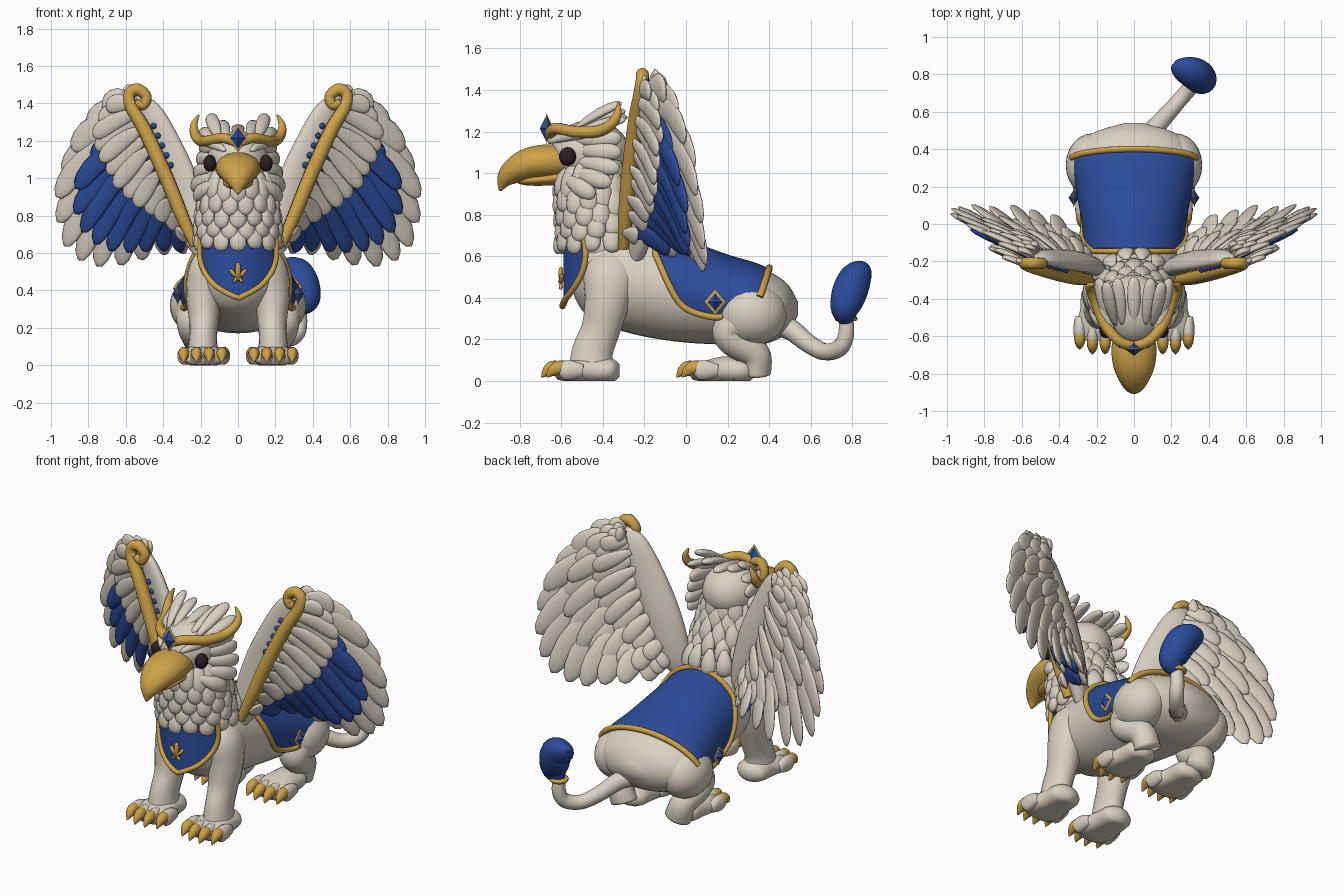
import bpy, bmesh, math
from mathutils import Vector, Matrix

if "Cube" in bpy.data.objects:
    bpy.data.objects.remove(bpy.data.objects["Cube"], do_unlink=True)


def material(name, rgb):
    mat = bpy.data.materials.new(name)
    mat.use_nodes = True
    mat.diffuse_color = (*rgb, 1)
    mat.node_tree.nodes["Principled BSDF"].inputs["Base Color"].default_value = (*rgb, 1)
    return mat


IVORY = material("ivory", (.71, .64, .55))
BLUE = material("royal blue", (.025, .072, .33))
GOLD = material("gold", (.61, .36, .065))
DARK = material("dark eye", (.025, .014, .018))
X, Y, Z = Vector((1, 0, 0)), Vector((0, 1, 0)), Vector((0, 0, 1))


# ---------- helpers ----------
def at(rows, u):
    """Smooth interpolation of a list of tuples at index u."""
    last = len(rows) - 1
    i = min(int(u), last - 1)
    f = u - i
    a, b, c, d = (rows[max(0, min(last, i + k))] for k in (-1, 0, 1, 2))
    return [q + f / 2 * (r - p + f * (2 * p - 5 * q + 4 * r - s + f * (3 * (q - r) + s - p)))
            for p, q, r, s in zip(a, b, c, d)]


def smooth(rows, n=5):
    count = (len(rows) - 1) * n
    return [at(rows, i / n) for i in range(count + 1)]


def grid(bm, rings, closed=True):
    """Skin rows of points; closed rows get end caps."""
    vs = [[bm.verts.new(p) for p in ring] for ring in rings]
    n = len(vs[0])
    for a, b in zip(vs, vs[1:]):
        for j in range(n if closed else n - 1):
            k = (j + 1) % n
            bm.faces.new((a[j], a[k], b[k], b[j]))
    if closed:
        bm.faces.new(vs[0])
        bm.faces.new(vs[-1])


def loft(bm, rows, hint=X, seg=18, floor=-1):
    """Elliptical tube through rows of x, y, z, radius along hint, other radius."""
    rows = smooth(rows)
    pts = [Vector(r[:3]) for r in rows]
    rings = []
    for i, r in enumerate(rows):
        t = (pts[min(i + 1, len(pts) - 1)] - pts[max(i - 1, 0)]).normalized()
        side = (hint - t * hint.dot(t)).normalized()
        up = t.cross(side)
        ring = []
        for k in range(seg):
            a = math.tau * k / seg
            p = pts[i] + side * math.cos(a) * max(r[3], .002) + up * math.sin(a) * max(r[4], .002)
            p.z = max(p.z, floor)
            ring.append(p)
        rings.append(ring)
    grid(bm, rings)


def feather(bm, root, tip, normal, w, t, bow=0, bend=0):
    """Flat rounded blade; bow arches it along the normal, bend sideways."""
    root, tip = Vector(root), Vector(tip)
    d = tip - root
    side = d.cross(Vector(normal)).normalized()
    n = side.cross(d).normalized()
    rings = []
    for s, p in ((0, .3), (.1, .5), (.3, .8), (.55, 1), (.77, .98), (.9, .8), (.97, .5), (1, .05)):
        c = root + d * s + (n * bow + side * bend) * math.sin(math.pi * s)
        rings.append([c + side * w * p * math.cos(k * math.tau / 10) + n * t * p * math.sin(k * math.tau / 10)
                      for k in range(10)])
    grid(bm, rings)


def ball(bm, c, r, u=24, v=16):
    bmesh.ops.create_uvsphere(bm, u_segments=u, v_segments=v, radius=1,
                              matrix=Matrix.Translation(c) @ Matrix.Diagonal((*r, 1)))


def finish(name, bm, mat, mirror=False, soft=True, thick=0):
    bmesh.ops.recalc_face_normals(bm, faces=bm.faces)
    for f in bm.faces:
        f.smooth = soft
    me = bpy.data.meshes.new(name)
    bm.to_mesh(me)
    bm.free()
    place(name, me, mat, mirror, thick)


def place(name, data, mat, mirror, thick=0):
    data.materials.append(mat)
    ob = bpy.data.objects.new(name, data)
    bpy.context.collection.objects.link(ob)
    if thick:
        ob.modifiers.new("thickness", 'SOLIDIFY').thickness = thick
    if mirror:
        ob.modifiers.new("mirror", 'MIRROR').use_mirror_merge = False


def tube(name, pts, mat=GOLD, mirror=False, cyclic=False):
    """Round cord through points of x, y, z, radius."""
    cu = bpy.data.curves.new(name, 'CURVE')
    cu.dimensions, cu.bevel_depth, cu.bevel_resolution, cu.use_fill_caps = '3D', 1, 3, True
    sp = cu.splines.new('POLY')
    sp.points.add(len(pts) - 1)
    for p, (x, y, z, r) in zip(sp.points, pts):
        p.co, p.radius = (x, y, z, 1), r
    sp.use_cyclic_u, sp.use_smooth = cyclic, True
    place(name, cu, mat, mirror)


# ---------- body and back cloth ----------
BODY = [(-.55, .52, .03, .03), (-.53, .52, .12, .13), (-.46, .5, .2, .2), (-.34, .49, .24, .24),
        (-.18, .46, .25, .25), (0, .425, .265, .24), (.2, .385, .3, .21), (.36, .36, .32, .185),
        (.48, .35, .23, .125), (.54, .35, .05, .03)]


def skin(u, a, off=0):
    y, z, rx, rz = at(BODY, u)
    return ((rx + off) * math.sin(a), y, z + (rz + off) * math.cos(a))


def cloth(u, a, s, off):
    """Point on the cloth; s runs -1 to 1 across, the rear hem arches backwards."""
    return skin(u - .11 * s * s * (u - 4.2), a * s, off)


bm = bmesh.new()
grid(bm, [[skin(i / 6, k * math.tau / 40) for k in range(40)] for i in range(55)])
finish("body", bm, IVORY)

DROP = [(4.2, 55), (4.6, 85), (5, 105), (5.6, 112), (6.1, 110), (6.7, 95), (7.3, 78)]
drop = [(u, math.radians(a)) for u, a in smooth(DROP, 4)]
bm = bmesh.new()
grid(bm, [[cloth(u, a, k / 20, .014) for k in range(-20, 21)] for u, a in drop], closed=False)
finish("back_cloth", bm, BLUE)
front_drop = [d for d in drop if d[0] < 6.2]
front = [cloth(u, a, 1, .018) for u, a in reversed(front_drop)]
front += [cloth(*drop[0], -k / 12, .018) for k in range(-11, 12)]
front += [cloth(u, a, -1, .018) for u, a in front_drop]
tube("cloth_front_trim", [(*p, .016) for p in front])
tube("cloth_rear_trim", [(*cloth(*drop[-1], k / 16, .018), .017) for k in range(-16, 17)])


def gem(name, c, gold_r, blue_r, mirror):
    for part, mat, r in (("frame", GOLD, gold_r), ("stone", BLUE, blue_r)):
        b = bmesh.new()
        ball(b, c, r, 4, 2)
        finish(name + "_" + part, b, mat, mirror, soft=False)


gem("cloth_gem", (.322, .14, .38), (.013, .053, .063), (.028, .042, .05), True)

# ---------- legs and feet ----------
bm = bmesh.new()
loft(bm, [(.12, -.34, .62, .05, .06), (.16, -.36, .52, .1, .13), (.183, -.38, .38, .095, .11),
          (.183, -.41, .25, .08, .095), (.187, -.45, .14, .075, .1), (.19, -.46, .03, .09, .11)])
finish("front_legs", bm, IVORY, True)
bm = bmesh.new()
ball(bm, (.222, .315, .32), (.143, .17, .15))
loft(bm, [(.2, .41, .36, .06, .06), (.23, .32, .31, .11, .13), (.24, .21, .25, .09, .085),
          (.235, .23, .19, .085, .075), (.215, .33, .13, .075, .075), (.185, .34, .04, .08, .07)])
finish("rear_legs", bm, IVORY, True)

for name, fx, fy in (("front", .188, -.46), ("rear", .178, .19)):
    bm, claws = bmesh.new(), bmesh.new()
    loft(bm, [(fx, fy + .14, .05, .03, .03), (fx, fy + .1, .05, .09, .06), (fx, fy, .05, .1, .07),
              (fx, fy - .1, .045, .13, .052), (fx, fy - .16, .04, .105, .035)], floor=0)
    for dx, back in ((-.102, .025), (-.034, 0), (.034, 0), (.102, .025)):
        x, y = fx + dx, fy + back
        loft(bm, [(x, y - .06, .05, .025, .03), (x, y - .11, .052, .033, .046),
                  (x, y - .16, .05, .032, .044), (x, y - .185, .045, .01, .01)], floor=0)
        loft(claws, [(x, y - .14, .063, .026, .03), (x, y - .18, .063, .03, .034),
                     (x, y - .21, .045, .022, .025), (x, y - .235, .018, .003, .003)], seg=12)
    finish(name + "_feet", bm, IVORY, True)
    finish(name + "_claws", claws, GOLD, True)

# ---------- tail ----------
TAIL = [(.03, .42, .27, .06), (.1, .5, .25, .052), (.18, .59, .18, .045), (.25, .67, .14, .042),
        (.31, .74, .16, .042), (.33, .77, .22, .04), (.33, .77, .31, .036)]
tube("tail", smooth(TAIL), IVORY)
bm = bmesh.new()
loft(bm, [(.33, .77, .29, .035, .035), (.36, .765, .345, .075, .07), (.35, .785, .42, .088, .085),
          (.315, .81, .485, .09, .08), (.26, .83, .515, .075, .06), (.215, .845, .53, .035, .03),
          (.205, .85, .53, .003, .003)])
finish("tail_tuft", bm, BLUE)
tube("tail_ring", [(.33 + .042 * math.cos(k * math.tau / 20), .77 + .042 * math.sin(k * math.tau / 20), .3, .013)
                   for k in range(20)], cyclic=True)

# ---------- neck, head and beak ----------
bm = bmesh.new()
loft(bm, [(0, -.34, .52, .17, .18), (0, -.37, .65, .19, .2), (0, -.43, .8, .18, .16),
          (0, -.46, .97, .15, .14), (0, -.46, 1.1, .13, .13)])
ball(bm, (0, -.46, 1.1), (.165, .19, .155))
finish("neck_and_head", bm, IVORY)

RUFF = [(1.06, .87, -.46, .135, .19, .165), (.98, .8, -.45, .155, .21, .175), (.9, .73, -.43, .17, .22, .19),
        (.82, .67, -.41, .18, .225, .205), (.76, .61, -.38, .185, .225, .24)]
bm = bmesh.new()
for row, (top, low, cy, r0, r1, deep) in enumerate(RUFF):
    for k in range(15):
        a = (k + row % 2 / 2) * math.tau / 15
        out = Vector((math.sin(a), -math.cos(a) * deep / r1, 0))
        c = Vector((0, cy, .08 * max(0, -math.cos(a)) + .012 * (k % 2)))
        feather(bm, c + out * r0 + Z * top, c + out * r1 + Z * low, out, .046, .024, .012)
finish("neck_feathers", bm, IVORY)

bm = bmesh.new()
for z, y, tx, ty, tz in ((1.16, -.54, .19, -.31, 1.17), (1.11, -.53, .21, -.31, 1.1), (1.06, -.53, .23, -.32, 1.02),
                         (1.01, -.55, .245, -.36, .95), (.98, -.58, .23, -.44, .89)):
    feather(bm, (.12, y, z), (tx, ty, tz), (1, -.3, 0), .042, .025, .02)
for x, z, tx, ty, tz in ((0, 1.23, 0, -.28, 1.27), (.06, 1.22, .09, -.29, 1.3), (.1, 1.21, .15, -.31, 1.34),
                         (.13, 1.19, .19, -.29, 1.26)):
    feather(bm, (x, -.54, z), (tx, ty, tz), Z + X * x * 4, .036, .022, .01)
feather(bm, (.07, -.66, 1.15), (.19, -.38, 1.21), (1, -.3, .8), .035, .028, .02)
finish("cheek_brow_and_crest_feathers", bm, IVORY, True)

bm = bmesh.new()
loft(bm, [(0, -.57, 1.055, .1, .075), (0, -.66, 1.055, .12, .085), (0, -.75, 1.045, .113, .08),
          (0, -.82, 1.015, .088, .066), (0, -.87, .972, .052, .043), (0, -.895, .915, .006, .006)])
loft(bm, [(0, -.57, .99, .08, .04), (0, -.66, .975, .08, .035), (0, -.76, .965, .06, .025),
          (0, -.81, .96, .015, .01)])
finish("beak", bm, GOLD)
bm = bmesh.new()
ball(bm, (.15, -.57, 1.08), (.036, .041, .045))
finish("eyes", bm, DARK, True)

# ---------- tiara ----------
tube("tiara", smooth([(0, -.655, 1.19, .027), (.08, -.625, 1.215, .028), (.155, -.54, 1.2, .029),
                      (.2, -.43, 1.2, .029), (.23, -.36, 1.235, .026), (.235, -.33, 1.285, .02),
                      (.21, -.325, 1.34, .005)]), mirror=True)
gem("tiara_gem", (0, -.67, 1.215), (.055, .015, .076), (.047, .034, .066), False)

# ---------- chest bib ----------
BIB = [(.7, .2), (.59, .205), (.5, .18), (.42, .115), (.36, .005)]


def bib(x, z, off=0):
    return (x, -.59 + 2.6 * x * x - off, z)


shape = smooth(BIB, 4)
bm = bmesh.new()
grid(bm, [[bib(w * k / 10, z) for k in range(-10, 11)] for z, w in shape], closed=False)
finish("chest_bib", bm, BLUE, thick=.015)
rim = [bib(w, z, .004) for z, w in shape]
rim += [(-x, y, z) for x, y, z in reversed(rim[:-1])]
tube("chest_bib_trim", [(*p, .015) for p in rim])
bm = bmesh.new()
feather(bm, (0, -.602, .45), (0, -.602, .55), Y, .015, .012)
for sx in (-1, 1):
    feather(bm, (0, -.602, .46), (sx * .045, -.597, .515), Y, .011, .011)
    feather(bm, (0, -.602, .48), (sx * .025, -.602, .44), Y, .008, .01)
ball(bm, (0, -.605, .478), (.026, .011, .007), 12, 8)
finish("bib_ornament", bm, GOLD)

# ---------- wings ----------
FRONT = Vector((.41, -.91, -.07)).normalized()
TIPS = [(.63, -.13, 1.43), (.74, -.08, 1.37), (.84, -.02, 1.24), (.92, .03, 1.09), (.965, .06, .94), (.97, .08, .78),
        (.92, .1, .63), (.83, .1, .55), (.7, .1, .53), (.57, .09, .56), (.44, .06, .6), (.32, -.03, .62)]
ARM_TOP, ARM_LOW = Vector((.53, -.18, 1.41)), Vector((.27, -.24, .72))


def wing_layer(name, mat, count, start, reach, offset, w, t):
    """Fan of feathers; reach is the fraction of full length along the fan."""
    b = bmesh.new()
    for i in range(count):
        s = start + (1 - start) * i / (count - 1)
        root = ARM_TOP.lerp(ARM_LOW, s ** 1.7)
        tip = Vector(at(TIPS, s * (len(TIPS) - 1)))
        f = at([(r,) for r in reach], s * (len(reach) - 1))[0]
        tip = root.lerp(tip, f)
        shift = FRONT * (offset + .012 * (i % 2))
        feather(b, root + shift, tip + shift, FRONT, w, t, -.012, -.1 * f * (tip - root).length)
    finish(name, b, mat, True)


wing_layer("wing_flight_feathers", IVORY, 14, 0, (1, 1), 0, .07, .018)
wing_layer("wing_blue_feathers", BLUE, 10, .34, (.4, .4, .5, .78, .81, .83, .87, .95), .03, .058, .017)
wing_layer("wing_front_coverts", IVORY, 14, 0, (.82, .66, .46, .38, .35, .34), .058, .05, .017)
wing_layer("wing_rear_coverts", IVORY, 14, 0, (.72, .72, .7, .65), -.032, .058, .016)
wing_layer("wing_rear_short_coverts", IVORY, 14, 0, (.5, .42, .4, .4), -.056, .048, .016)

bm = bmesh.new()
loft(bm, [(.19, -.24, .58, .03, .03), (.23, -.22, .72, .05, .09), (.3, -.2, .95, .05, .105),
          (.395, -.19, 1.18, .045, .095), (.48, -.18, 1.36, .035, .07), (.54, -.18, 1.44, .01, .01)], hint=FRONT)
finish("wing_arms", bm, IVORY, True)
bm = bmesh.new()
for k in range(5):
    ball(bm, Vector((.45, -.215, 1.28)).lerp((.36, -.235, 1.07), k / 4), (.018, .026, .018), 12, 8)
finish("wing_blue_quills", bm, BLUE, True)
tube("wing_scrolls", smooth([(.23, -.3, .64, .026), (.3, -.29, .8, .036), (.39, -.27, 1.02, .039),
                             (.5, -.24, 1.26, .038), (.57, -.22, 1.38, .034), (.58, -.21, 1.45, .032),
                             (.535, -.21, 1.475, .032), (.49, -.21, 1.435, .029), (.51, -.215, 1.39, .027),
                             (.55, -.22, 1.41, .018)]), mirror=True)
